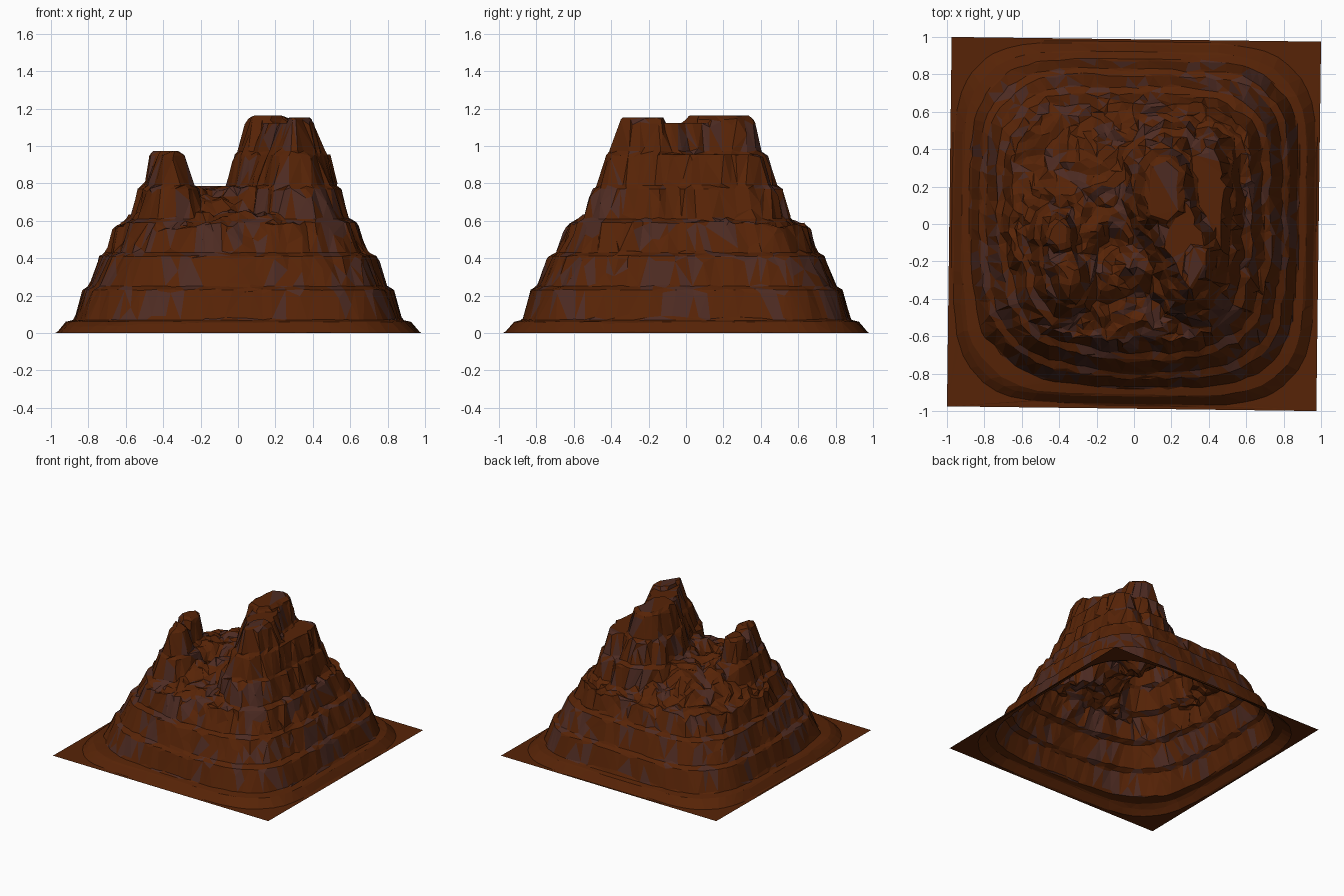
import bpy, bmesh, math, random
from mathutils import Vector, noise

if "Cube" in bpy.data.objects:
    bpy.data.objects.remove(bpy.data.objects["Cube"])

random.seed(4)
N = 150          # grid cells per side before simplifying
HALF = 0.9875

# Terraced cliff profile: (distance from the centre axis, height)
PROFILE = [(0.38, 1.165), (0.40, 1.16), (0.425, 1.14), (0.475, 0.97), (0.495, 0.95),
           (0.535, 0.79), (0.56, 0.77), (0.605, 0.61), (0.64, 0.59), (0.695, 0.43),
           (0.735, 0.41), (0.795, 0.25), (0.83, 0.23), (0.875, 0.07), (0.92, 0.06), (0.97, 0.0)]


def cliff(r):
    if r <= PROFILE[0][0]:
        return PROFILE[0][1]
    for (r0, z0), (r1, z1) in zip(PROFILE, PROFILE[1:]):
        if r <= r1:
            return z0 + (z1 - z0) * (r - r0) / (r1 - r0)
    return 0.0


def seg_dist(p, a, b):
    a, b = Vector(a), Vector(b)
    t = max(0, min(1, (p - a).dot(b - a) / (b - a).length_squared))
    return (p - a - (b - a) * t).length


def bump(x, y, cx, cy, w):
    return math.exp(-((x - cx) ** 2 + (y - cy) ** 2) / w ** 2)


# Summits: start, end, radius, profile position of the top
SUMMITS = [((0.165, 0.09), (0.165, 0.27), 0.065, 0.39),    # main summit
           ((0.345, -0.28), (0.345, -0.20), 0.07, 0.41),   # front right summit
           ((0.18, 0.10), (0.32, -0.22), 0.10, 0.43),      # saddle between them
           ((0.37, 0.30), (0.37, -0.28), 0.09, 0.49),      # east shoulder
           ((0.22, -0.25), (0.32, -0.38), 0.07, 0.53),     # south shoulder
           ((-0.37, -0.31), (-0.37, -0.27), 0.06, 0.474),  # left summit
           ((-0.40, -0.08), (-0.40, -0.03), 0.035, 0.474), # small left knob
           ((-0.38, -0.27), (-0.41, -0.05), 0.06, 0.51)]   # ridge joining the two


def height(x, y):
    p = Vector((x, y))
    n = noise.noise(Vector((x * 5, y * 5, 1.3))) + 0.7 * noise.noise(Vector((x * 13, y * 13, 4.1)))
    big = max(abs(x), abs(y))
    e = 4 + max(0, big - 0.6) * 3
    r = (abs(x) ** e + abs(y) ** e) ** (1 / e)
    fade = max(0.15, min(1, (0.97 - r) / 0.3))
    # front corners are cut back, mostly the left one
    if y < 0 and r > 0:
        diag = (4 * abs(x * y) / (abs(x) + abs(y)) ** 2) ** 3
        r += (0.065 if x < 0 else 0.03) * diag * min(1, fade * 1.5)
    r += 0.022 * n * fade
    r += 0.05 * bump(x, y, 0.04, -0.52, 0.13)              # front gully
    r += 0.03 * bump(x, y, -0.2, 0.5, 0.14)                # back gully
    # crumbling inner slope, highest in the middle
    top = 0.79 + 0.06 * n - 0.62 * max(0, p.length - 0.28)
    top -= 0.12 * bump(x, y, -0.12, -0.12, 0.11) + 0.1 * bump(x, y, 0.02, -0.38, 0.12)
    top = max(0.58 + 0.04 * n, min(top, 0.785))
    for a, b, rad, start in SUMMITS:
        d = seg_dist(p, a, b) - rad + 0.03 * n
        top = max(top, cliff(start + max(0, d)))
    return max(0, min(top, cliff(r)))


def material(name, color):
    m = bpy.data.materials.new(name)
    m.diffuse_color = (*color, 1)
    m.use_nodes = True
    m.node_tree.nodes["Principled BSDF"].inputs["Base Color"].default_value = m.diffuse_color
    return m


# Mountain shell: displaced grid, open underneath
bm = bmesh.new()
bmesh.ops.create_grid(bm, x_segments=N, y_segments=N, size=HALF)
for v in bm.verts:
    x, y = v.co.x, v.co.y
    v.co.z = height(x, y) if max(abs(x), abs(y)) < HALF - 1e-4 else 0
mesh = bpy.data.meshes.new("mountain")
bm.to_mesh(mesh)
bm.free()
mountain = bpy.data.objects.new("mountain", mesh)
bpy.context.collection.objects.link(mountain)
mountain.rotation_euler.z = math.radians(-0.73)

# Simplify to chunky flat facets
dec = mountain.modifiers.new("facets", 'DECIMATE')
dec.ratio = 0.085
bpy.context.view_layer.objects.active = mountain
mountain.select_set(True)
bpy.ops.object.modifier_apply(modifier=dec.name)

# Crumple the rock, more so towards the top
mesh = mountain.data
for v in mesh.vertices:
    amount = 0.011 * max(0, min(1, (v.co.z - 0.15) / 0.4))
    v.co.x += random.uniform(-amount, amount)
    v.co.y += random.uniform(-amount, amount)

# Red-brown rock with scattered greyer facets
mesh.materials.append(material("red_rock", (0.095, 0.017, 0.002)))
mesh.materials.append(material("grey_rock", (0.075, 0.024, 0.016)))
for f in mesh.polygons:
    patch = noise.noise(f.center * 7)
    f.material_index = int(patch > 0.08 and f.center.z > 0.07 and random.random() < 0.7)
    f.use_smooth = False
